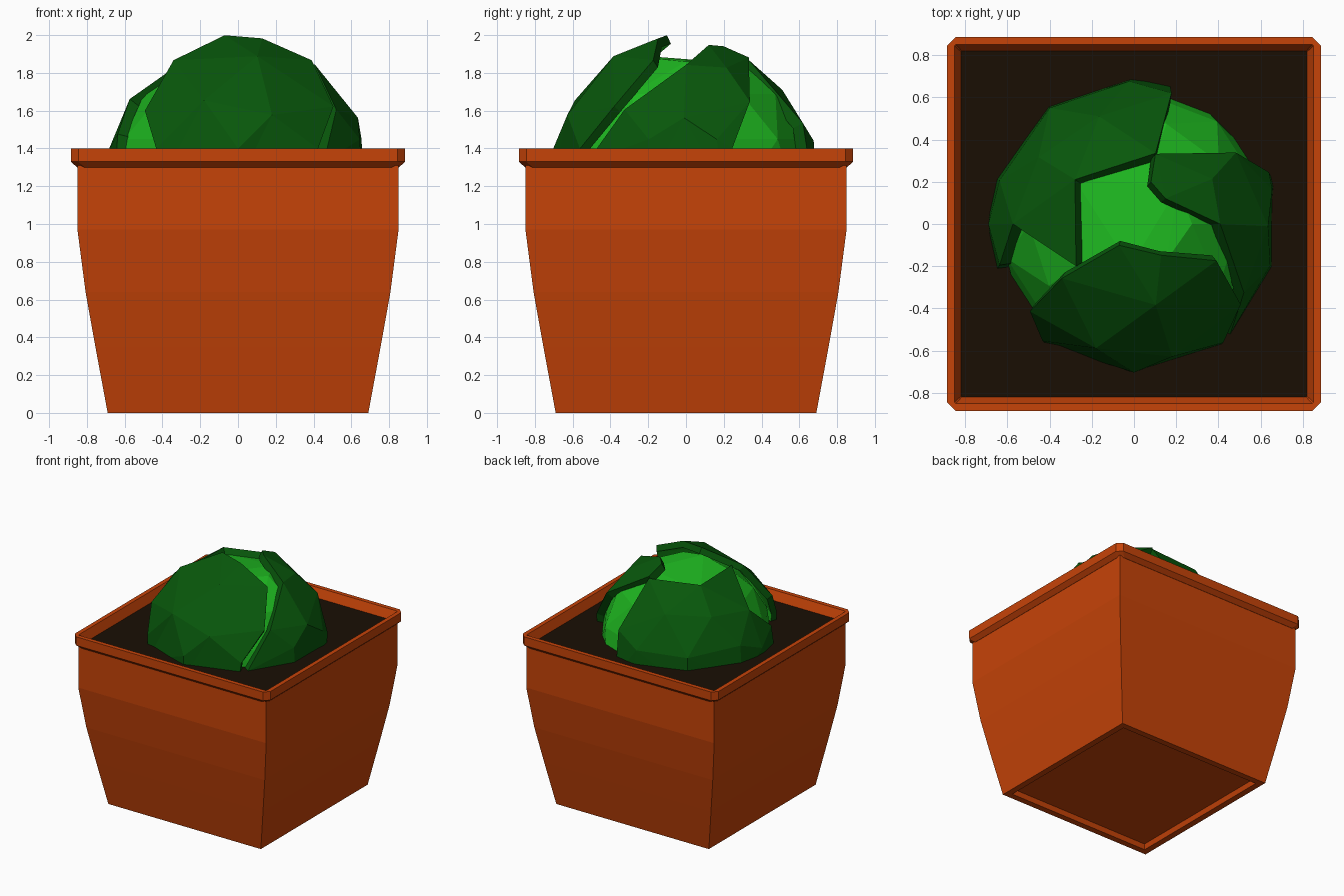
import bpy, bmesh
from math import radians, sin, cos, hypot, atan2
from mathutils import Vector
from mathutils.geometry import delaunay_2d_cdt

if "Cube" in bpy.data.objects:
    bpy.data.objects.remove(bpy.data.objects["Cube"], do_unlink=True)


def material(name, *rgb):
    """Flat material from 0-255 screen values."""
    lin = [((c / 255 + 0.055) / 1.055) ** 2.4 if c > 10 else c / 255 / 12.92 for c in rgb]
    m = bpy.data.materials.new(name)
    m.use_nodes = True
    m.diffuse_color = (*lin, 1)
    m.node_tree.nodes["Principled BSDF"].inputs["Base Color"].default_value = (*lin, 1)
    return m


clay = material("terracotta", 198, 67, 8)
earth = material("dark soil", 25, 15, 4)
dark = material("dark leaf green", 8, 87, 11)
light = material("light leaf green", 30, 184, 32)
bright = material("bright heart green", 3, 170, 6)


def make_object(name, bm, *mats):
    mesh = bpy.data.meshes.new(name)
    bm.to_mesh(mesh)
    bm.free()
    for m in mats:
        mesh.materials.append(m)
    ob = bpy.data.objects.new(name, mesh)
    bpy.context.collection.objects.link(ob)
    return ob


def square_loft(name, sections, mat, cap_start=False):
    """Join square sections given as (half width, height, corner cut)."""
    bm = bmesh.new()
    rings = []
    for h, z, cut in sections:
        ring = []
        for sx, sy in ((1, -1), (1, 1), (-1, 1), (-1, -1)):
            if not cut:
                ring.append((sx * h, sy * h, z))
                continue
            pair = [(sx * (h - cut), sy * h, z), (sx * h, sy * (h - cut), z)]
            ring += pair if sx * sy < 0 else pair[::-1]
        rings.append([bm.verts.new(p) for p in ring])
    for a, b in zip(rings, rings[1:]):
        for i in range(len(a)):
            j = (i + 1) % len(a)
            bm.faces.new((a[i], a[j], b[j], b[i]))
    if cap_start:
        bm.faces.new(rings[0][::-1])
    bmesh.ops.recalc_face_normals(bm, faces=bm.faces)
    return make_object(name, bm, mat)


def flat(points):
    """Unroll (azimuth, tilt) degrees into a plane around the pole."""
    return [Vector((t * cos(radians(a)), t * sin(radians(a)))) for a, t in points]


def shell(name, radius, centre, outline, inside, thickness, mats, hole=()):
    """Curved faceted leaf: outline and inner points lifted onto a sphere."""
    pts = flat(outline) + flat(hole) + flat(inside)
    n, h = len(outline), len(hole)
    edges = [(i, (i + 1) % n) for i in range(n)]
    edges += [(n + i, n + (i + 1) % h) for i in range(h)]
    verts, _, faces, *_ = delaunay_2d_cdt(pts, edges, [], 2, 0.0001)
    bm = bmesh.new()
    lifted = []
    for v in verts:
        t, a = radians(hypot(*v)), atan2(v.y, v.x)
        lifted.append(bm.verts.new((radius * sin(t) * cos(a), radius * sin(t) * sin(a),
                                    centre + radius * cos(t))))
    middle = Vector((0, 0, centre))
    for f in faces:
        face = bm.faces.new([lifted[i] for i in f])
        face.normal_update()
        if face.normal.dot(face.calc_center_median() - middle) < 0:
            face.normal_flip()
    bmesh.ops.delete(bm, geom=[v for v in bm.verts if not v.link_faces], context='VERTS')
    ob = make_object(name, bm, *mats)
    mod = ob.modifiers.new("thickness", 'SOLIDIFY')
    mod.thickness = thickness
    mod.offset = -1
    mod.material_offset = len(mats) - 1
    return ob


# Pot with a recessed underside, and its rim with cut corners
square_loft("pot_body", [(.63, .04, 0), (.64, 0, 0), (.69, 0, 0), (.755, .35, 0),
                         (.807, .64, 0), (.85, .97, 0), (.85, 1.31, 0)], clay, True)
square_loft("pot_rim", [(.84, 1.3, .04), (.852, 1.3, .04), (.885, 1.33, .04),
                        (.885, 1.4, .04), (.85, 1.4, .006), (.815, 1.32, .004)], clay)
square_loft("soil", [(.825, 1.33, 0), (.825, 1.31, 0)], earth, True)

# Heart of the plant
bm = bmesh.new()
bmesh.ops.create_icosphere(bm, subdivisions=2, radius=.58)
bmesh.ops.translate(bm, verts=bm.verts, vec=(0, 0, 1.25))
make_object("heart", bm, bright)

# Light inner leaf layer, open at the top
shell("inner_leaves", .65, 1.27,
      [(a, 96) for a in range(0, 360, 30)],
      [(a, t) for t, start in ((74, 15), (50, 0)) for a in range(start, 360 + start, 36)],
      .05, [light],
      hole=[(0, 25), (40, 25), (73, 33), (143, 33), (216, 32), (265, 18), (310, 21)])

# Three dark overlapping outer leaves, light on the inside
shell("front_leaf", .71, 1.3,
      [(232, 82), (220, 65), (217, 37), (235, 10), (311, 16), (336, 37), (323, 63),
       (307, 82), (305, 97), (270, 97), (234, 97)],
      [(253, 60), (285, 34), (286, 67), (270, 82)], .05, [dark, light])
shell("back_leaf", .70, 1.26,
      [(216, 29), (180, 55), (197, 72), (199, 97), (162, 97), (126, 97), (90, 97),
       (76, 97), (74, 67), (73, 30), (143, 30)],
      [(162, 73), (126, 76), (92, 75), (145, 52), (108, 50), (180, 80)], .06, [dark, light])
shell("left_leaf", .695, 1.28,
      [(68, 18), (39, 16), (0, 36), (328, 62), (311, 86), (312, 97), (343, 97),
       (16, 97), (21, 80), (35, 58), (73, 30)],
      [(343, 76), (14, 76), (359, 66), (30, 38)], .06, [dark, light])
